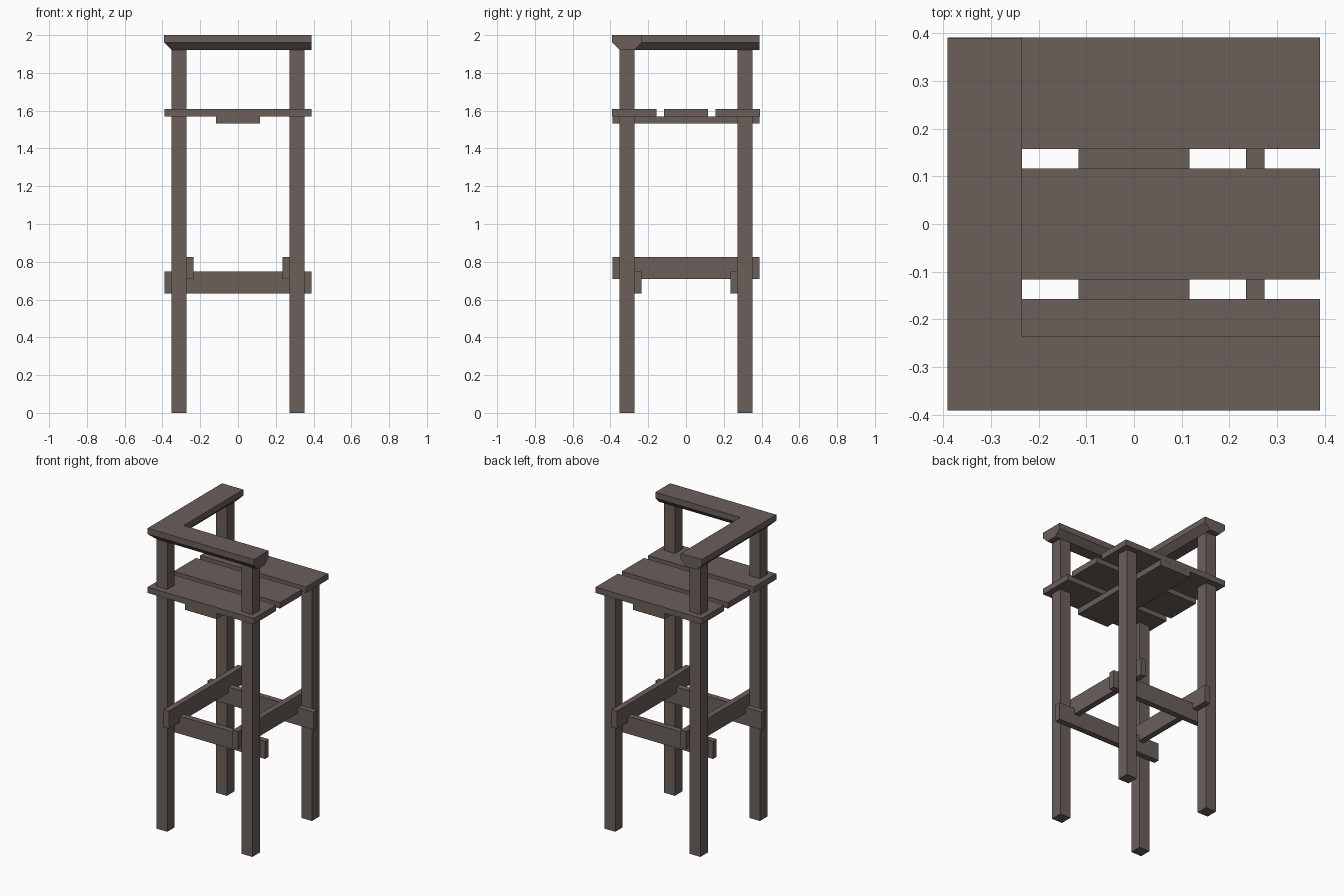
import bpy, bmesh

if "Cube" in bpy.data.objects:
    bpy.data.objects.remove(bpy.data.objects["Cube"])

wood = bpy.data.materials.new("dark_wood")
wood.diffuse_color = (0.145, 0.115, 0.105, 1)
wood.use_nodes = True
wood.node_tree.nodes["Principled BSDF"].inputs["Base Color"].default_value = wood.diffuse_color

T = 0.039          # plank thickness
H = 0.39           # half width of the chair
LEG = 0.3125       # leg centre offset
SEAT_TOP = 1.609
ARM_LOW = 1.922


def finish(name, bm):
    bmesh.ops.recalc_face_normals(bm, faces=bm.faces)
    mesh = bpy.data.meshes.new(name)
    bm.to_mesh(mesh)
    bm.free()
    mesh.materials.append(wood)
    obj = bpy.data.objects.new(name, mesh)
    bpy.context.collection.objects.link(obj)
    return obj


def board(name, x, y, z):
    """Box given by its (min, max) range on each axis."""
    bm = bmesh.new()
    bmesh.ops.create_cube(bm, size=1)
    for v in bm.verts:
        v.co = [r[0] if c < 0 else r[1] for c, r in zip(v.co, (x, y, z))]
    return finish(name, bm)


def around(c, half):
    return (c - half, c + half)


# Legs: three carry the armrest, the back right one stops under the seat
for name, sx, sy, top in (("front_left_leg", -1, -1, ARM_LOW),
                          ("front_right_leg", 1, -1, ARM_LOW),
                          ("back_left_leg", -1, 1, ARM_LOW),
                          ("back_right_leg", 1, 1, SEAT_TOP - T)):
    board(name, around(sx * LEG, T), around(sy * LEG, T), (0, top))

# Seat slats and the batten below them
for name, y in (("front", -0.274), ("middle", 0), ("back", 0.274)):
    board(name + "_seat_slat", (-H, H), around(y, 0.1165), (SEAT_TOP - T, SEAT_TOP))
board("seat_batten", around(0, 0.1165), (-H, H), (SEAT_TOP - 2 * T, SEAT_TOP - T))

# Lapped stretchers on the inner faces of the legs
inner = LEG - 1.5 * T
for name, s in (("front", -1), ("back", 1)):
    board(name + "_stretcher", (-H, H), around(s * inner, T / 2), (0.631, 0.748))
for name, s in (("left", -1), ("right", 1)):
    board(name + "_stretcher", around(s * inner, T / 2), (-H, H), (0.709, 0.826))

# L-shaped armrest: bevelled profile swept along the front and left, mitred corner
profile = [(2 * T, 2.0), (2 * T, ARM_LOW + T), (T, ARM_LOW),
           (-T, ARM_LOW), (-2 * T, ARM_LOW + T), (-2 * T, 2.0)]
bm = bmesh.new()
rings = [[bm.verts.new(p) for p in ring] for ring in (
    [(H, -LEG - d, z) for d, z in profile],
    [(-LEG - d, -LEG - d, z) for d, z in profile],
    [(-LEG - d, H, z) for d, z in profile])]
for a, b in zip(rings, rings[1:]):
    for i in range(len(profile)):
        j = (i + 1) % len(profile)
        bm.faces.new((a[i], a[j], b[j], b[i]))
bm.faces.new(rings[0])
bm.faces.new(rings[-1])
finish("armrest", bm)
